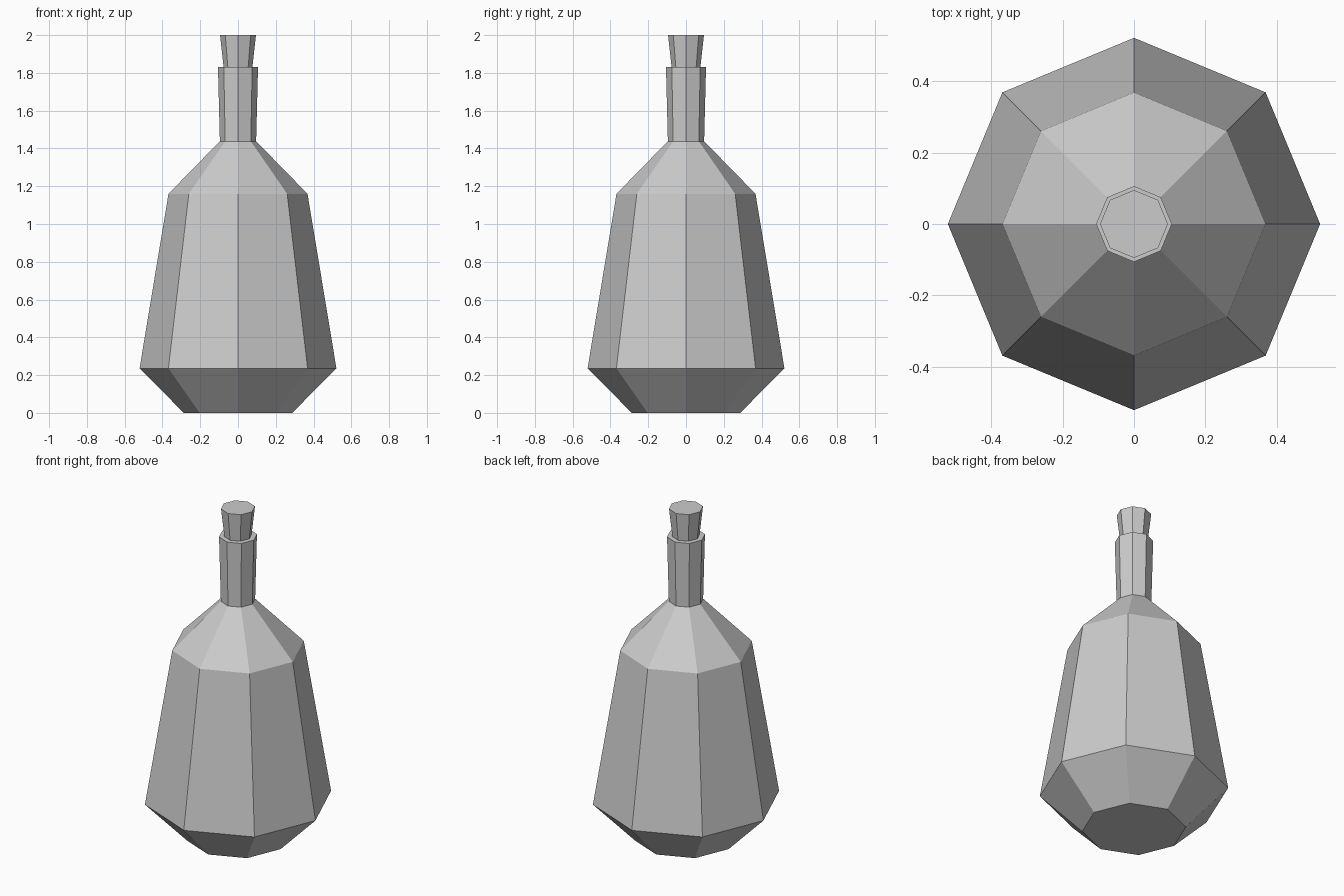
import bpy
import bmesh
from math import cos, sin, tau

default_cube = bpy.data.objects.get("Cube")
if default_cube:
    bpy.data.objects.remove(default_cube, do_unlink=True)

SIDES = 8

grey = bpy.data.materials.new("plain grey")
grey.use_nodes = True
colour = (0.6, 0.6, 0.6, 1)
grey.diffuse_color = colour
grey.node_tree.nodes["Principled BSDF"].inputs["Base Color"].default_value = colour


def lathe(name, profile):
    """Closed, flat-shaded eight-sided solid from (radius, height) pairs."""
    bm = bmesh.new()
    rings = [[bm.verts.new((r * cos(tau * i / SIDES), r * sin(tau * i / SIDES), z))
              for i in range(SIDES)] for r, z in profile]
    for low, high in zip(rings, rings[1:]):
        for i in range(SIDES):
            j = (i + 1) % SIDES
            bm.faces.new((low[i], low[j], high[j], high[i]))
    bm.faces.new(rings[0][::-1])
    bm.faces.new(rings[-1])
    mesh = bpy.data.meshes.new(name)
    bm.to_mesh(mesh)
    bm.free()
    mesh.materials.append(grey)
    obj = bpy.data.objects.new(name, mesh)
    bpy.context.collection.objects.link(obj)
    return obj


# Bottle: base, bevelled foot, tapered body, shoulder, neck and rim
lathe("bottle", [(0.287, 0), (0.521, 0.236), (0.368, 1.16),
                 (0.096, 1.438), (0.106, 1.83)])

# Stopper widening upwards out of the neck
lathe("stopper", [(0.075, 1.82), (0.095, 2.0)])
